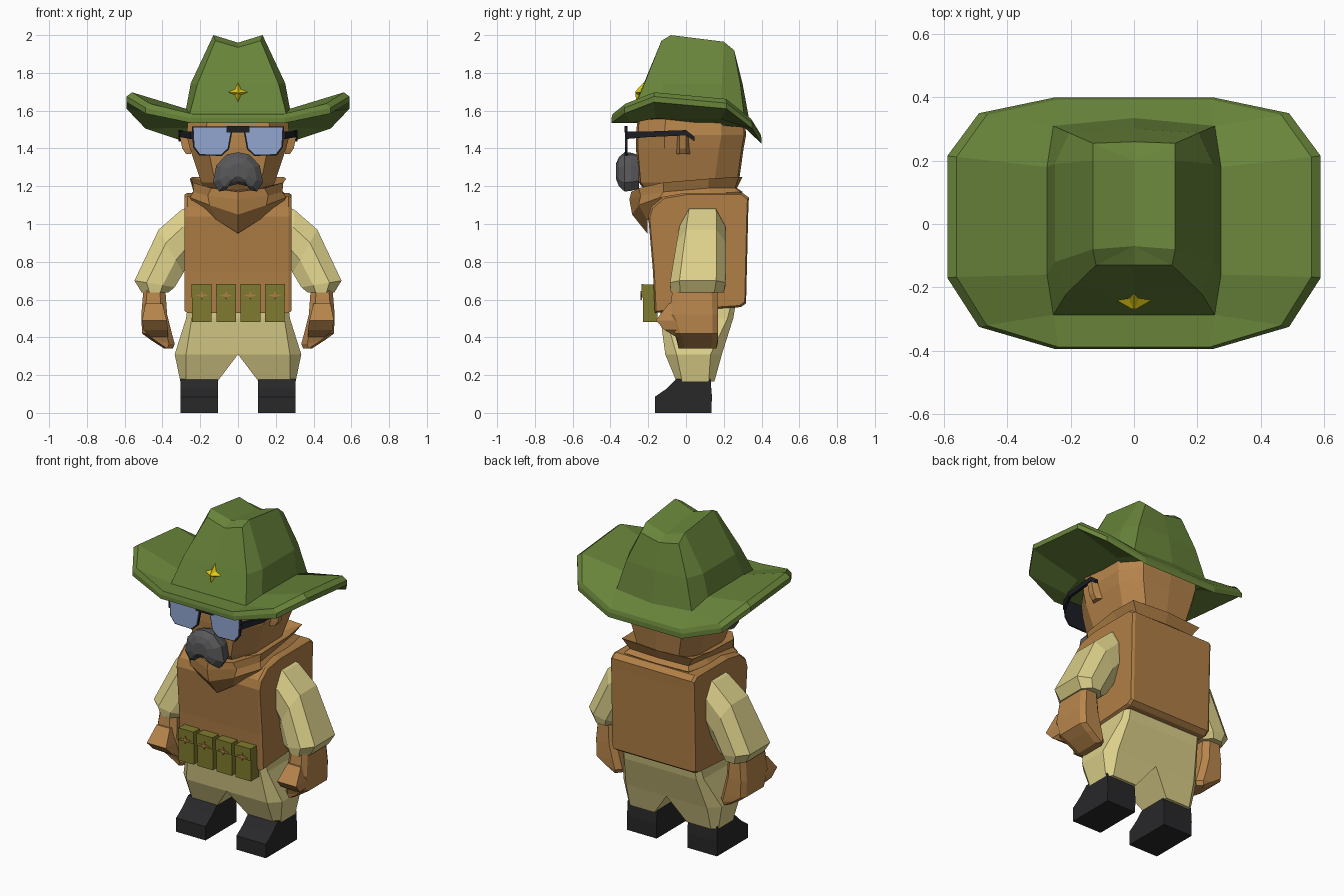
import bpy, bmesh, math

if "Cube" in bpy.data.objects:
    bpy.data.objects.remove(bpy.data.objects["Cube"])


def material(name, r, g, b):
    m = bpy.data.materials.new(name)
    lin = [((c / 255 + 0.055) / 1.055) ** 2.4 if c > 10 else c / 3294 for c in (r, g, b)]
    m.diffuse_color = (*lin, 1)
    m.use_nodes = True
    m.node_tree.nodes["Principled BSDF"].inputs["Base Color"].default_value = m.diffuse_color
    return m


GREEN = material("hat green", 104, 132, 58)
SKIN = material("skin tan", 184, 134, 76)
VEST = material("vest brown", 176, 127, 70)
KHAKI = material("khaki cloth", 220, 208, 138)
OLIVE = material("pouch olive", 128, 122, 46)
GREY = material("moustache grey", 88, 88, 90)
BLACK = material("frame black", 28, 30, 36)
LENS = material("lens blue", 145, 166, 208)
YELLOW = material("badge yellow", 228, 204, 20)
BOOT = material("boot black", 40, 40, 42)


def loft(name, mat, rings, mirror=False):
    """Skin closed rings of points, cap both ends, optionally add a copy mirrored in x."""
    bm = bmesh.new()
    for s in ((1, -1) if mirror else (1,)):
        loops = [[bm.verts.new((s * x, y, z)) for x, y, z in r] for r in rings]
        n = len(rings[0])
        for a, b in zip(loops, loops[1:]):
            for i in range(n):
                j = (i + 1) % n
                bm.faces.new((a[i], a[j], b[j], b[i]))
        bm.faces.new(loops[0][::-1])
        bm.faces.new(loops[-1])
    bmesh.ops.remove_doubles(bm, verts=bm.verts, dist=0.0005)
    bmesh.ops.recalc_face_normals(bm, faces=bm.faces)
    me = bpy.data.meshes.new(name)
    bm.to_mesh(me)
    bm.free()
    me.materials.append(mat)
    ob = bpy.data.objects.new(name, me)
    bpy.context.collection.objects.link(ob)
    return ob


def full(half):
    """Complete a half ring whose first and last points lie on x = 0."""
    return half + [(-x, y, z) for x, y, z in half[-2:0:-1]]


def prism_x(name, mat, yz, x0, x1, mirror=False):
    return loft(name, mat, [[(x, y, z) for y, z in yz] for x in (x0, x1)], mirror)


def prism_y(name, mat, xz, y0, y1, mirror=False):
    return loft(name, mat, [[(x, y, z) for x, z in xz] for y in (y0, y1)], mirror)


def box(x0, x1, z0, z1):
    return [(x0, z0), (x1, z0), (x1, z1), (x0, z1)]


# Hat: brim and dented crown in one skin
BRIM = [(0, -.395), (.25, -.395), (.49, -.325), (.59, -.17), (.59, .215), (.49, .35), (.25, .40), (0, .40)]
LOW = [1.535, 1.535, 1.585, 1.645, 1.61, 1.505, 1.425, 1.425]
HIGH = [1.56, 1.56, 1.615, 1.675, 1.64, 1.535, 1.455, 1.455]
BASE = [(0, -.287), (.255, -.287), (.255, -.287), (.275, -.16), (.275, .18), (.255, .31), (.255, .31), (0, .335)]
BASE_Z = [1.585, 1.585, 1.585, 1.61, 1.605, 1.56, 1.56, 1.55]
low = [(x, y, z) for (x, y), z in zip(BRIM, LOW)]
high = [(x, y, z) for (x, y), z in zip(BRIM, HIGH)]
rim = [(x * .95, y * .985, z + .022) for x, y, z in high]
base = [(x, y, z) for (x, y), z in zip(BASE, BASE_Z)]
under = [(x, y, z - .05) for x, y, z in base]
mid = [(0, -.225, 1.74), (.215, -.222, 1.74), (.215, -.222, 1.74), (.25, -.12, 1.745),
       (.25, .19, 1.745), (.205, .288, 1.74), (.205, .288, 1.74), (0, .30, 1.74)]
top = [(0, -.13, 1.935), (.12, -.13, 1.97), (.12, -.13, 1.97), (.13, -.08, 2.0),
       (.13, .20, 1.965), (.13, .255, 1.92), (.13, .255, 1.92), (0, .26, 1.895)]
dent = [(0, -.07, 1.96)] * 4 + [(0, .20, 1.925)] * 4
hat = loft("hat", GREEN, [full(r) for r in (under, low, high, rim, base, mid, top)])
bm = bmesh.new()
bm.from_mesh(hat.data)
cap = max(bm.faces, key=lambda f: f.calc_center_median().z)
bmesh.ops.delete(bm, geom=[cap], context='FACES_ONLY')
ring = full(top)
inner = full(dent)
bm.verts.ensure_lookup_table()
n = len(ring)
for i in range(n):
    j = (i + 1) % n
    vs = [bm.verts.new(p) for p in (ring[i], ring[j], inner[j], inner[i])]
    bm.faces.new(vs)
bmesh.ops.remove_doubles(bm, verts=bm.verts, dist=0.0005)
bmesh.ops.recalc_face_normals(bm, faces=bm.faces)
bm.to_mesh(hat.data)
bm.free()

# Badge: four-pointed raised star leaning with the crown
star = []
for i in range(8):
    r = .052 if i % 2 == 0 else .022
    a = math.pi / 4 * i
    dz = r * math.sin(a)
    star.append((r * math.cos(a), -.243 + dz * .38, 1.698 + dz))
loft("hat_badge", YELLOW, [[(x, y + .015, z) for x, y, z in star], star, [(x * .15, -.268, 1.695 + (z - 1.698) * .15) for x, y, z in star]])


# Head
def head_ring(z, xs, yf, yb):
    return full([(0, yf, z), (xs * .62, yf + .01, z), (xs, yf + .15, z),
                 (xs, yb - .13, z), (xs * .7, yb - .01, z), (0, yb, z)])


loft("head", SKIN, [head_ring(1.14, .15, -.19, .24), head_ring(1.22, .195, -.25, .28),
                    head_ring(1.40, .255, -.265, .305), head_ring(1.47, .272, -.265, .318),
                    head_ring(1.58, .262, -.255, .31)])
loft("ears", SKIN, [[(.25, -.05, z0), (x, -.035, z0), (x, 0, z0), (.25, .02, z0)]
                    for z0, x in ((1.37, .275), (1.40, .295), (1.47, .31), (1.49, .29))], True)

# Glasses
LENS_XZ = [(.035, 1.51), (.235, 1.51), (.23, 1.41), (.20, 1.37), (.09, 1.367), (.055, 1.40)]
prism_y("lenses", LENS, LENS_XZ, -.324, -.318, True)
prism_y("lens_frames", BLACK, [(.137 + (x - .137) * 1.09, 1.44 + (z - 1.44) * 1.09) for x, z in LENS_XZ], -.319, -.31, True)
prism_y("glasses_bridge", BLACK, box(-.06, .06, 1.485, 1.518), -.325, -.31)
loft("glasses_arms", BLACK, [[(x - .012, y, z - h), (x + .006, y, z - h), (x + .006, y, z + h), (x - .012, y, z + h)]
     for x, y, z, h in ((.245, -.318, 1.47, .02), (.30, -.20, 1.475, .015), (.31, 0, 1.483, .014), (.31, .045, 1.45, .012))], True)

# Moustache
OUT = [(0, 1.38), (.06, 1.368), (.115, 1.31), (.133, 1.22), (.10, 1.172), (.065, 1.178), (.05, 1.20), (0, 1.212)]
loft("moustache", GREY, [full([(x * s, y, 1.28 + (z - 1.28) * s) for x, z in OUT])
                         for y, s in ((-.25, .85), (-.29, .97), (-.325, 1), (-.355, .75), (-.37, .4))])

# Neck scarf with a drooping front point
SCARF = [[(0, -.2, 1.18), (.12, -.17, 1.19), (.2, -.1, 1.2), (.2, .12, 1.21), (.17, .22, 1.22), (0, .24, 1.22)],
         [(0, -.29, 1.17), (.14, -.25, 1.19), (.24, -.12, 1.22), (.255, .12, 1.24), (.24, .28, 1.25), (0, .30, 1.25)],
         [(0, -.30, 1.13), (.16, -.24, 1.15), (.235, -.12, 1.17), (.22, .12, 1.19), (.2, .26, 1.19), (0, .27, 1.19)],
         [(0, -.285, 1.05), (.15, -.25, 1.10), (.255, -.14, 1.14), (.25, .12, 1.16), (.22, .29, 1.17), (0, .30, 1.17)],
         [(0, -.205, .95), (.11, -.205, 1.02), (.22, -.15, 1.09), (.24, .10, 1.12), (.2, .26, 1.13), (0, .27, 1.13)]]
loft("neck_scarf", VEST, [full(r) for r in SCARF])

# Vest
VEST_YZ = [(-.165, .53), (-.175, .75), (-.20, 1.04), (-.185, 1.09), (-.12, 1.145), (0, 1.165),
           (.30, 1.165), (.333, 1.14), (.33, 1.08), (.318, .58), (.29, .56)]
loft("vest", VEST, [[(x, .07 + (y - .07) * s, .84 + (z - .84) * s) for y, z in VEST_YZ]
                    for x, s in ((-.283, .97), (-.268, 1), (.268, 1), (.283, .97))])

# Belt pouches with flap and clasp
for i in range(4):
    c = -.192 + .129 * i
    prism_y("pouch_%d" % (i + 1), OLIVE, box(c - .052, c + .052, .48, .68), -.228, -.15)
    prism_y("pouch_flap_%d" % (i + 1), OLIVE, box(c - .053, c + .053, .61, .683), -.235, -.226)
    prism_y("pouch_clasp_%d" % (i + 1), VEST,
            [(c + (.038 if k % 4 == 0 else .026 if k % 2 == 0 else .009) * math.cos(k * math.pi / 4),
              .622 + (.024 if k % 2 == 0 else .009) * math.sin(k * math.pi / 4)) for k in range(8)], -.241, -.233)


# Sleeves
def sleeve_ring(xi, zi, xo, zo, y0, y1):
    shape = [(0, y0 + .045), (.3, y0), (.7, y0), (1, y0 + .05), (1, y1 - .05), (.7, y1), (.3, y1), (0, y1 - .045)]
    return [(xi + (xo - xi) * t, y, zi + (zo - zi) * t) for t, y in shape]


loft("sleeves", KHAKI, [sleeve_ring(.25, .80, .26, 1.09, -.03, .205), sleeve_ring(.275, .77, .30, 1.075, -.035, .21),
                        sleeve_ring(.29, .74, .42, .97, -.05, .212), sleeve_ring(.335, .665, .548, .70, -.085, .21),
                        sleeve_ring(.37, .637, .51, .637, -.08, .20)], True)


# Forearms, hands and thumbs
def arm_ring(z, x0, x1, y0, y1, dz=0):
    return [(x0, y0 + .03, z - dz), (x0 + .03, y0, z - dz), (x1 - .02, y0, z), (x1, y0 + .03, z),
            (x1, y1 - .03, z), (x1 - .02, y1, z), (x0 + .03, y1, z - dz), (x0, y1 - .03, z - dz)]


loft("forearms", SKIN, [arm_ring(.66, .385, .50, -.07, .165), arm_ring(.52, .375, .512, -.09, .17),
                        arm_ring(.42, .35, .508, -.06, .17), arm_ring(.385, .335, .46, -.045, .168, .02),
                        arm_ring(.34, .345, .39, -.04, .16)], True)
loft("thumbs", SKIN, [[(x0, y1, z), (x0, y0, z), (x1, y0, z), (x1, y1, z)]
                      for z, x0, x1, y0, y1 in ((.58, .40, .49, -.09, 0), (.49, .378, .508, -.16, 0),
                                                (.44, .37, .50, -.115, 0), (.40, .37, .46, -.05, 0))], True)


# Trousers
def leg_ring(z, x0, x1, y0, y1, c, zin=None):
    zin = z if zin is None else zin
    return [(x0, y0, zin), (x1 - c, y0, z), (x1, y0 + c, z), (x1, y1 - c, z), (x1 - c, y1, z), (x0, y1, zin)]


loft("trousers", KHAKI, [leg_ring(.62, 0, .26, -.14, .27, .02), leg_ring(.50, 0, .275, -.135, .25, .03),
                         leg_ring(.31, 0, .335, -.11, .19, .06), leg_ring(.165, .11, .305, -.05, .15, .03)], True)

# Boots
BOOT_YZ = [(-.165, 0), (-.165, .085), (-.10, .13), (-.05, .18), (.13, .18), (.137, .09), (.135, 0)]
prism_x("boots", BOOT, BOOT_YZ, .105, .305, True)
